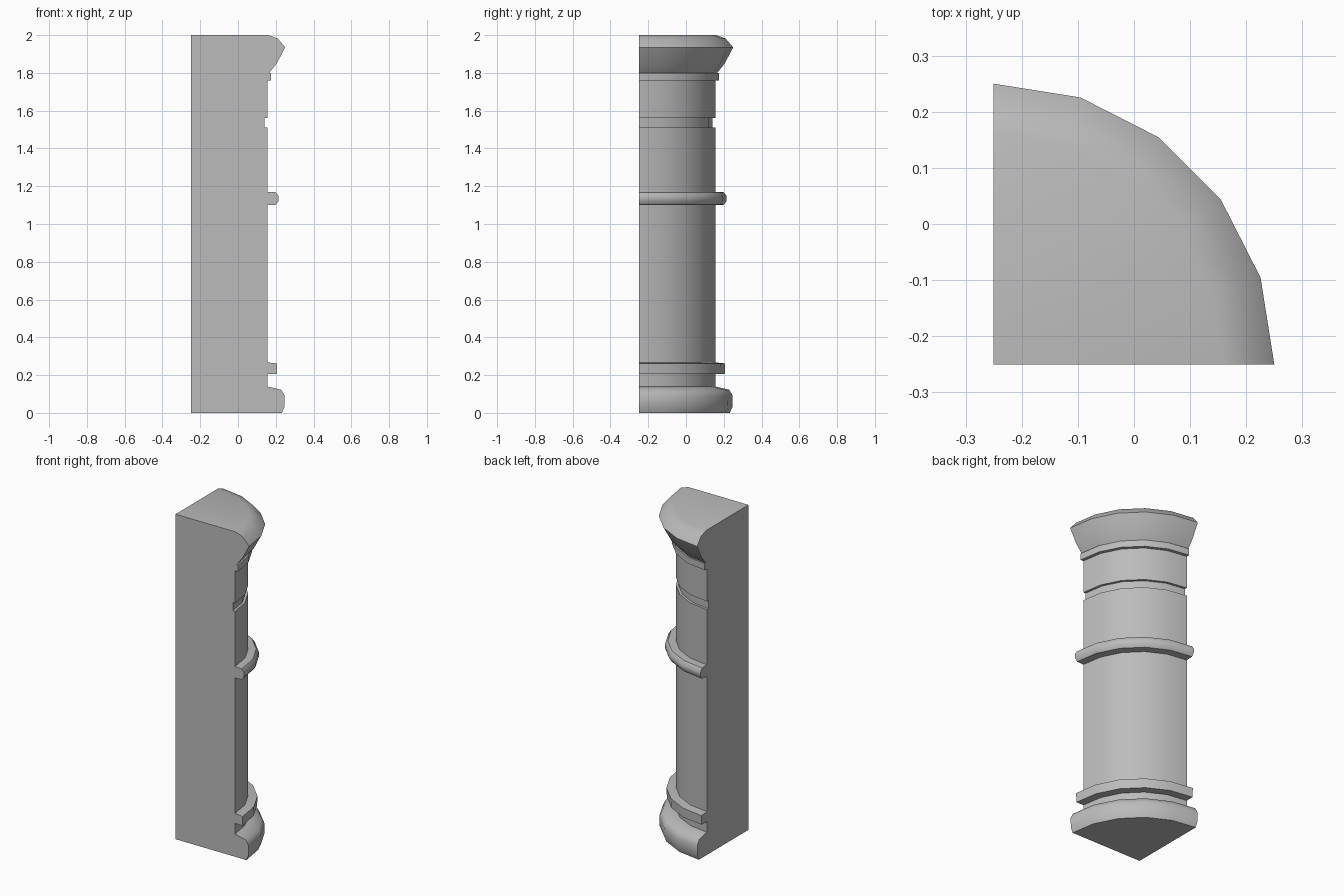
import bpy
import bmesh
from math import cos, sin, pi, radians

if "Cube" in bpy.data.objects:
    bpy.data.objects.remove(bpy.data.objects["Cube"])

STEPS = 5            # facets in the quarter turn
CORNER = -0.25       # column axis, at the corner of the two flat walls
SHAFT = 0.405        # shaft radius

stone = bpy.data.materials.new("grey stone")
stone.use_nodes = True
GREY = (0.5, 0.5, 0.5, 1)
stone.diffuse_color = GREY
stone.node_tree.nodes["Principled BSDF"].inputs["Base Color"].default_value = GREY


def quarter_turn(name, profile, solid=True):
    """Sweep a (radius, height) profile through a quarter circle.
    Solid parts reach the axis; bands only wrap around the shaft."""
    bm = bmesh.new()
    columns = []
    for i in range(STEPS + 1):
        a = pi / 2 * i / STEPS
        columns.append([bm.verts.new((CORNER + r * cos(a), CORNER + r * sin(a), z))
                        for r, z in profile])
    for left, right in zip(columns, columns[1:]):
        for j in range(len(profile) - 1):
            bm.faces.new((left[j], right[j], right[j + 1], left[j + 1]))
    if solid:
        low = bm.verts.new((CORNER, CORNER, profile[0][1]))
        high = bm.verts.new((CORNER, CORNER, profile[-1][1]))
        bm.faces.new([low] + [c[0] for c in columns])
        bm.faces.new([high] + [c[-1] for c in columns])
        for c in (columns[0], columns[-1]):
            bm.faces.new([low] + c + [high])
    else:
        for c in (columns[0], columns[-1]):
            bm.faces.new(c)
    bmesh.ops.recalc_face_normals(bm, faces=bm.faces)
    mesh = bpy.data.meshes.new(name)
    bm.to_mesh(mesh)
    bm.free()
    mesh.materials.append(stone)
    obj = bpy.data.objects.new(name, mesh)
    bpy.context.collection.objects.link(obj)
    bpy.ops.object.select_all(action="DESELECT")
    obj.select_set(True)
    bpy.context.view_layer.objects.active = obj
    bpy.ops.object.shade_smooth_by_angle(angle=radians(50))
    return obj


# Rounded foot and flared head
quarter_turn("base", [(0.482, 0), (0.495, 0.03), (0.497, 0.09), (0.48, 0.122), (SHAFT, 0.14)])
quarter_turn("capital", [(0.415, 1.8), (0.455, 1.85), (0.5, 1.935), (0.46, 1.982), (0.41, 2)])

# Shaft with a shallow groove near the top
quarter_turn("shaft", [(SHAFT, 0.14), (SHAFT, 1.51), (0.39, 1.51), (0.39, 1.56),
                       (SHAFT, 1.56), (SHAFT, 1.8)])

# Raised bands around the shaft
quarter_turn("lower_band", [(SHAFT, 0.205), (0.455, 0.205), (0.457, 0.262), (SHAFT, 0.267)], False)
quarter_turn("middle_ring", [(SHAFT, 1.1), (0.45, 1.102), (0.465, 1.122), (0.465, 1.148),
                             (0.45, 1.168), (SHAFT, 1.17)], False)
quarter_turn("upper_band", [(SHAFT, 1.76), (0.425, 1.76), (0.425, 1.8), (SHAFT, 1.8)], False)
